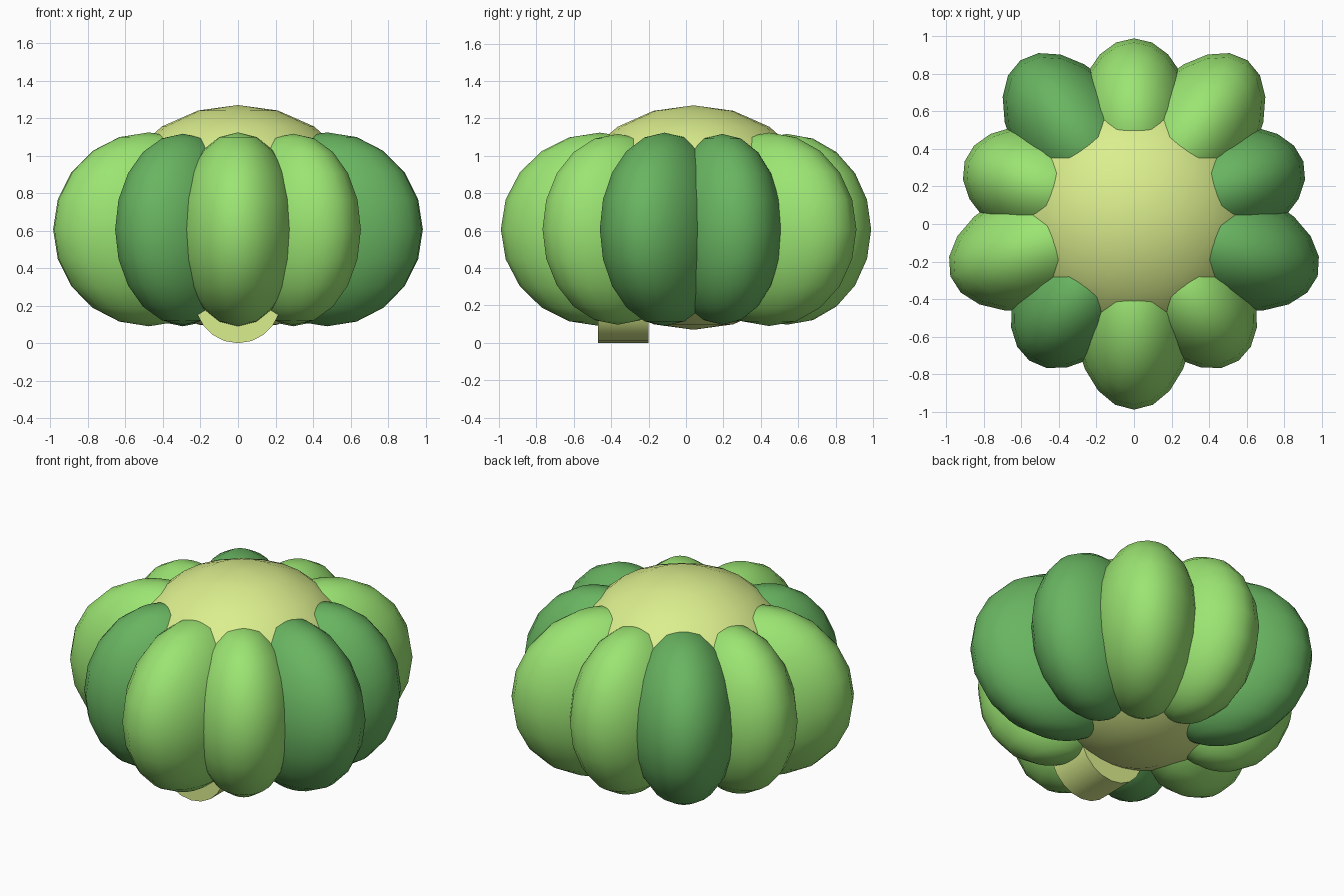
import bpy, math

if "Cube" in bpy.data.objects:
    bpy.data.objects.remove(bpy.data.objects["Cube"])

def material(name, rgb):
    m = bpy.data.materials.new(name)
    m.diffuse_color = (*rgb, 1)
    m.use_nodes = True
    m.node_tree.nodes["Principled BSDF"].inputs["Base Color"].default_value = m.diffuse_color
    return m

light = material("light_green", (0.33, 0.78, 0.17))
dark = material("dark_green", (0.14, 0.46, 0.12))
pale = material("pale_yellow", (0.71, 0.86, 0.27))

def finish(name, mat):
    ob = bpy.context.object
    ob.name = name
    ob.data.materials.append(mat)
    bpy.ops.object.shade_smooth_by_angle(angle=math.radians(40))
    return ob

def ellipsoid(name, loc, scale, mat, turn=0):
    bpy.ops.mesh.primitive_uv_sphere_add(segments=20, ring_count=10, radius=1,
                                         location=loc, rotation=(0, 0, turn))
    bpy.context.object.scale = scale
    return finish(name, mat)

# Central body, showing at the top and bottom of the ring
CY = 0.04
ellipsoid("core", (0, CY, 0.67), (0.69, 0.69, 0.60), pale)

# Ring of ten lobes, alternating large and small, starting at the front
for i, shade in enumerate("LLDDLLDLLD"):
    a = math.radians(-90 + 36 * i)
    size = (0.53, 0.325, 0.517) if i % 2 == 0 else (0.45, 0.31, 0.51)
    ellipsoid(f"lobe_{i + 1}", (0.5 * math.cos(a), CY + 0.5 * math.sin(a), 0.607),
              size, light if shade == "L" else dark, a)

# Short round stub lying front to back under the body
bpy.ops.mesh.primitive_cylinder_add(vertices=20, radius=0.23, depth=0.27,
                                    location=(0, -0.335, 0.23),
                                    rotation=(math.pi / 2, 0, 0))
finish("stub", pale)
